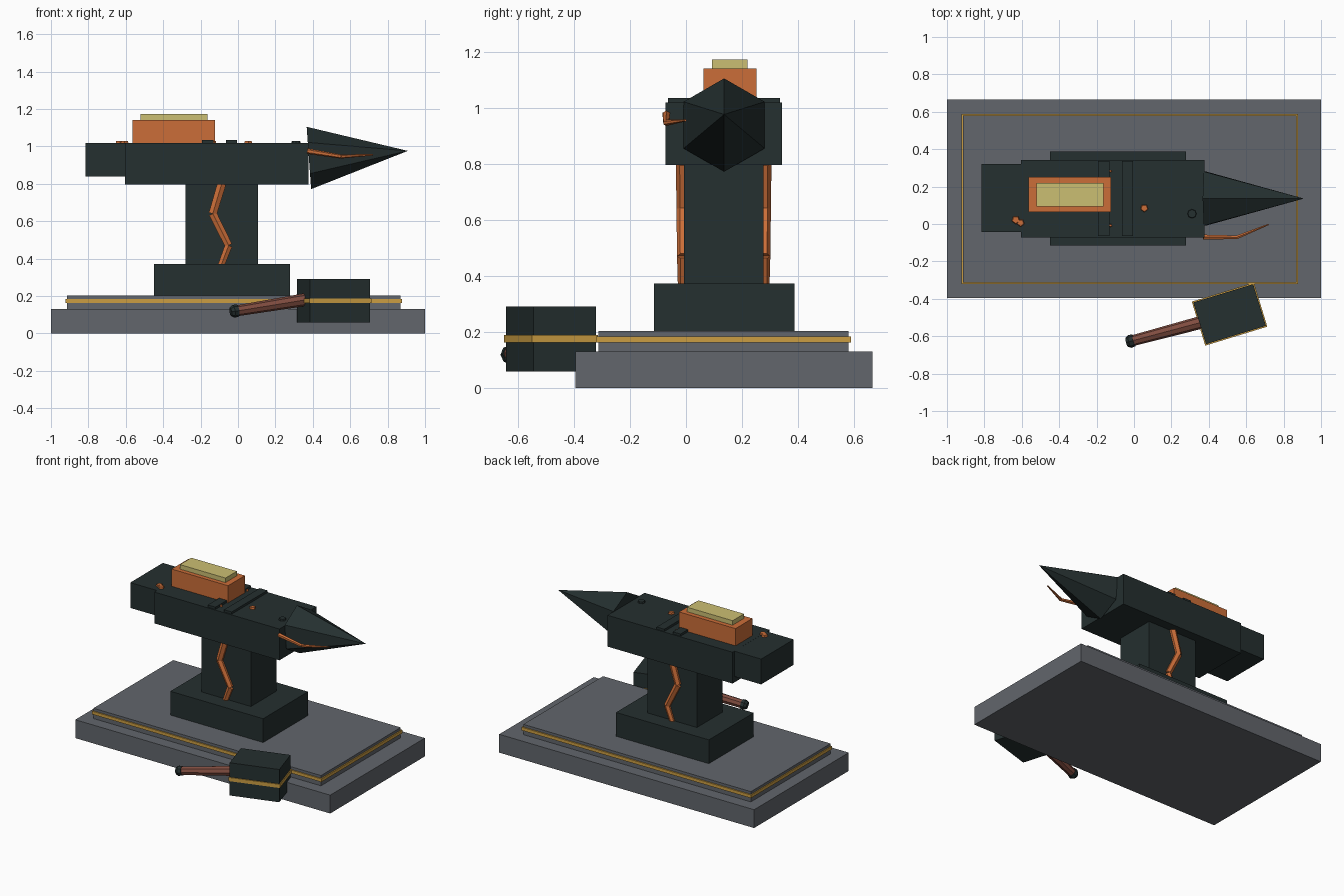
import bpy, bmesh, math
from mathutils import Vector, Matrix

if "Cube" in bpy.data.objects:
    bpy.data.objects.remove(bpy.data.objects["Cube"])


def material(name, rgb):
    m = bpy.data.materials.new(name)
    m.diffuse_color = (*rgb, 1)
    m.use_nodes = True
    m.node_tree.nodes["Principled BSDF"].inputs["Base Color"].default_value = m.diffuse_color
    return m


IRON = material("dark iron", (0.018, 0.029, 0.029))
STONE = material("grey stone", (0.122, 0.133, 0.150))
GOLD = material("gold trim", (0.60, 0.34, 0.055))
GLOW = material("glowing orange", (0.60, 0.155, 0.040))
HOT = material("hot yellow", (0.60, 0.52, 0.17))
WOOD = material("red wood", (0.22, 0.075, 0.052))


def finish(name, bm, mat):
    bmesh.ops.recalc_face_normals(bm, faces=bm.faces)
    me = bpy.data.meshes.new(name)
    bm.to_mesh(me)
    bm.free()
    me.materials.append(mat)
    ob = bpy.data.objects.new(name, me)
    bpy.context.collection.objects.link(ob)
    return ob


def box(name, x, y, z, mat):
    """Axis-aligned box from (min, max) ranges."""
    bm = bmesh.new()
    size = [b - a for a, b in (x, y, z)]
    mid = [(a + b) / 2 for a, b in (x, y, z)]
    bmesh.ops.create_cube(bm, size=1, matrix=Matrix.Translation(mid) @ Matrix.Diagonal((*size, 1)))
    return finish(name, bm, mat)


def add_rod(bm, p0, p1, r0, r1, sides, spin=0):
    """Tapered prism from p0 to p1."""
    p0, p1 = Vector(p0), Vector(p1)
    d = p1 - p0
    turn = d.to_track_quat('Z', 'Y').to_matrix().to_4x4()
    bmesh.ops.create_cone(bm, cap_ends=True, segments=sides, radius1=r0, radius2=r1, depth=d.length,
                          matrix=Matrix.Translation((p0 + p1) / 2) @ turn @ Matrix.Rotation(spin, 4, 'Z'))


def rod(name, points, radii, sides, mat, spin=0):
    bm = bmesh.new()
    for i in range(len(points) - 1):
        add_rod(bm, points[i], points[i + 1], radii[i], radii[i + 1], sides, spin)
    return finish(name, bm, mat)


# Stepped stone base with gold band
box("base_slab", (-1, 1), (-0.395, 0.665), (0, 0.13), STONE)
box("upper_slab", (-0.915, 0.87), (-0.313, 0.58), (0.13, 0.203), STONE)
for name, x, y in (("front", (-0.922, 0.878), (-0.321, -0.30)), ("back", (-0.922, 0.878), (0.57, 0.589)),
                   ("left", (-0.922, -0.90), (-0.321, 0.589)), ("right", (0.86, 0.878), (-0.321, 0.589))):
    box("base_band_" + name, x, y, (0.162, 0.184), GOLD)

# Anvil
box("anvil_foot", (-0.45, 0.278), (-0.115, 0.387), (0.203, 0.372), IRON)
box("anvil_waist", (-0.28, 0.107), (-0.008, 0.277), (0.37, 0.80), IRON)
box("anvil_body", (-0.605, 0.376), (-0.073, 0.343), (0.796, 1.018), IRON)
box("anvil_heel", (-0.815, -0.60), (-0.043, 0.322), (0.838, 1.0175), IRON)
rod("anvil_horn", [(0.379, 0.136, 0.938), (0.908, 0.136, 0.976)], [0.167, 0], 6, IRON, 0)
for i, x in enumerate((-0.162, -0.035)):
    box(f"face_strap_{i}", (x - 0.03, x + 0.03), (-0.064, 0.336), (1.01, 1.034), IRON)
rod("face_stud", [(0.31, 0.055, 1.01), (0.31, 0.055, 1.03)], [0.026, 0.022], 8, IRON)

# Hot ingot on the anvil
box("ingot", (-0.565, -0.122), (0.063, 0.252), (1.018, 1.14), GLOW)
box("ingot_hot_top", (-0.52, -0.163), (0.093, 0.22), (1.14, 1.172), HOT)

# Glowing cracks on both faces of the waist and beside the horn
zigzag = [(-0.087, 0.80), (-0.135, 0.64), (-0.05, 0.47), (-0.09, 0.365)]
for side, y in (("front", -0.009), ("back", 0.278)):
    rod("waist_crack_" + side, [(x, y, z) for x, z in zigzag], [0.027, 0.025, 0.023, 0.02], 6, GLOW, math.pi / 6)
rod("horn_crack", [(0.37, -0.07, 0.975), (0.55, -0.071, 0.946), (0.72, -0.002, 0.955)],
    [0.015, 0.011, 0.004], 6, GLOW)

# Flat embers lying on the anvil face
for i, (x, y, r) in enumerate(((-0.632, 0.022, 0.024), (-0.606, 0.006, 0.022), (0.055, 0.085, 0.023),
                               (-0.125, 0.283, 0.008), (-0.125, -0.008, 0.009))):
    rod(f"ember_{i}", [(x, y, 1.014), (x, y, 1.03)], [r, r * 0.8], 5, GLOW)

# Hammer leaning on the base: head, gold band, handle, pommel
for name, size, z, mat in (("hammer_head", (0.335, 0.233), (0.058, 0.29), IRON),
                           ("hammer_band", (0.347, 0.246), (0.162, 0.188), GOLD)):
    a, b = size[0] / 2, size[1] / 2
    ob = box(name, (-a, a), (-b, b), z, mat)
    ob.location = (0.511, -0.482, 0)
    ob.rotation_euler.z = math.radians(17)
grip = Vector((-0.012, -0.625, 0.12))
neck = Vector((0.40, -0.515, 0.187))
axis = (neck - grip).normalized()
rod("hammer_handle", [grip, neck], [0.029, 0.035], 8, WOOD)
rod("hammer_pommel", [grip - axis * 0.029, grip - axis * 0.012, grip + axis * 0.012],
    [0.024, 0.035, 0.033], 8, IRON)
